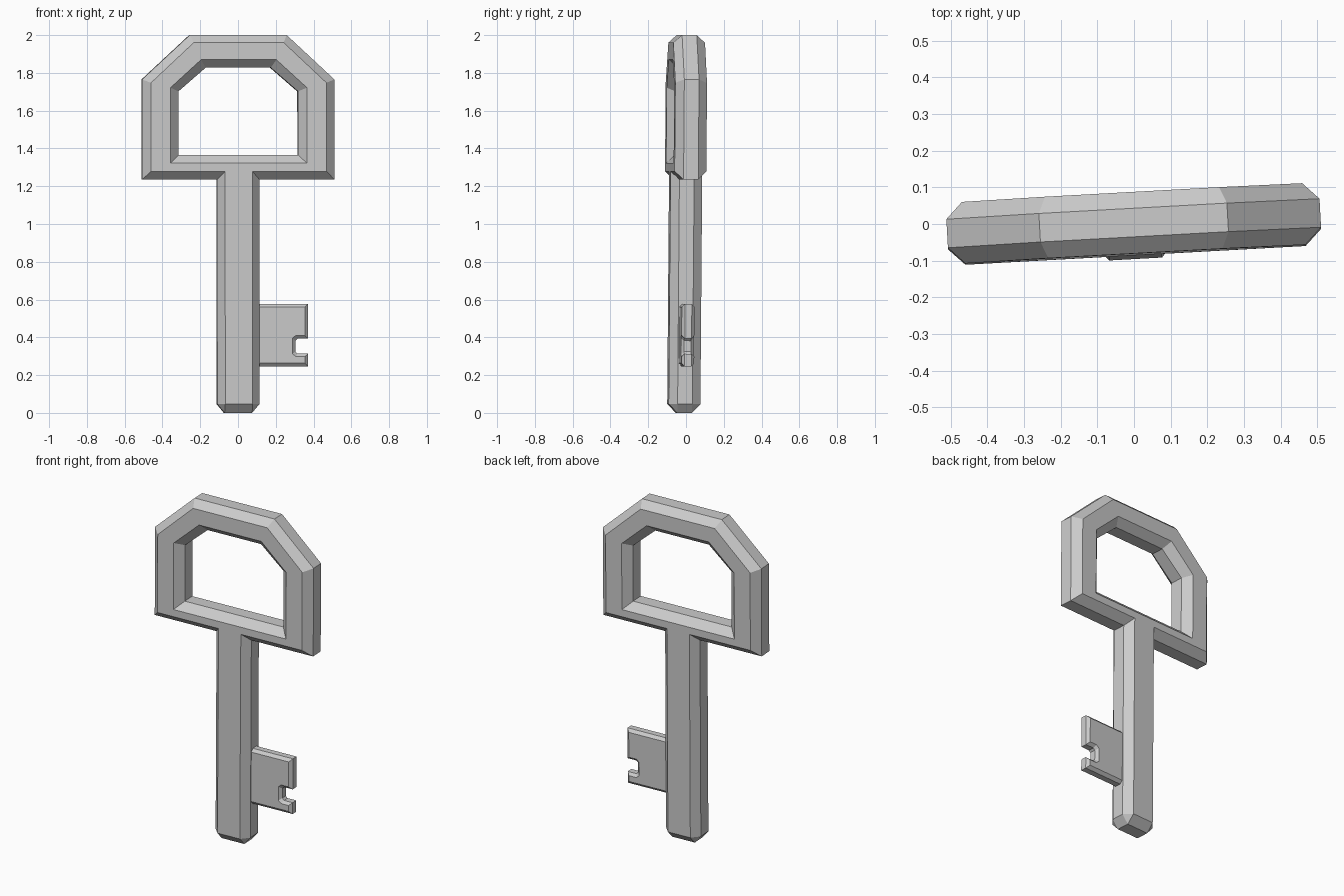
import bpy, bmesh
from mathutils import Matrix

if "Cube" in bpy.data.objects:
    bpy.data.objects.remove(bpy.data.objects["Cube"])

# The whole key leans and turns very slightly
POSE = (Matrix.Translation((0, -0.012, 0)) @ Matrix.Rotation(0.055, 4, 'Z')
        @ Matrix.Rotation(-0.008, 4, 'X'))


def mirrored(half):
    """Complete a right-hand half outline (bottom to top) with its left side."""
    return half + [(-x, z, -fx, fz) for x, z, fx, fz in reversed(half)]


def chamfered_plate(name, loops, mid, half_depth):
    """Plate from loops of (rim x, rim z, face x, face z) with chamfered edges."""
    bm = bmesh.new()
    face_edges = {0: [], 3: []}
    layers = [-half_depth, -mid, mid, half_depth]
    for loop in loops:
        rings = []
        for k, y in enumerate(layers):
            ring = []
            for p in loop:
                x, z = p[2:] if k in (0, 3) else p[:2]
                # reuse the previous vertex where two corners meet on the face
                if ring and (ring[-1].co.x - x) ** 2 + (ring[-1].co.z - z) ** 2 < 1e-8:
                    ring.append(ring[-1])
                else:
                    ring.append(bm.verts.new((x, y, z)))
            rings.append(ring)
        n = len(loop)
        for a, b in zip(rings, rings[1:]):
            for i in range(n):
                j = (i + 1) % n
                corners = list(dict.fromkeys((a[i], a[j], b[j], b[i])))
                bm.faces.new(corners)
        for k in (0, 3):
            for i in range(n):
                a, b = rings[k][i], rings[k][(i + 1) % n]
                if a is not b:
                    face_edges[k].append(bm.edges.get((a, b)))
    # flat front and back faces, leaving any inner loop open
    for edges in face_edges.values():
        bmesh.ops.triangle_fill(bm, edges=edges, use_beauty=True)
    bmesh.ops.recalc_face_normals(bm, faces=bm.faces[:])
    bm.transform(POSE)
    mesh = bpy.data.meshes.new(name)
    bm.to_mesh(mesh)
    bm.free()
    obj = bpy.data.objects.new(name, mesh)
    bpy.context.collection.objects.link(obj)
    return obj


# Shaft and bow in one outline, with the handle opening
outline = mirrored([
    (0.073, 0.0, 0.072, 0.047), (0.112, 0.047, 0.072, 0.047),
    (0.112, 1.235, 0.072, 1.278), (0.51, 1.235, 0.465, 1.278),
    (0.51, 1.765, 0.465, 1.747), (0.257, 2.0, 0.238, 1.96)])
opening = mirrored([
    (0.317, 1.365, 0.362, 1.321), (0.317, 1.702, 0.362, 1.721),
    (0.172, 1.828, 0.2, 1.869)])
chamfered_plate("key_body", [outline, opening], 0.039, 0.084)

# Notched bit on the right of the shaft
bit = [
    (0.09, 0.245, 0.09, 0.263), (0.37, 0.245, 0.353, 0.263),
    (0.37, 0.313, 0.353, 0.298), (0.314, 0.313, 0.305, 0.298),
    (0.303, 0.324, 0.287, 0.313), (0.303, 0.382, 0.287, 0.395),
    (0.314, 0.393, 0.305, 0.41), (0.37, 0.393, 0.353, 0.41),
    (0.37, 0.577, 0.353, 0.56), (0.09, 0.577, 0.09, 0.56)]
chamfered_plate("key_bit", [bit], 0.018, 0.034)
